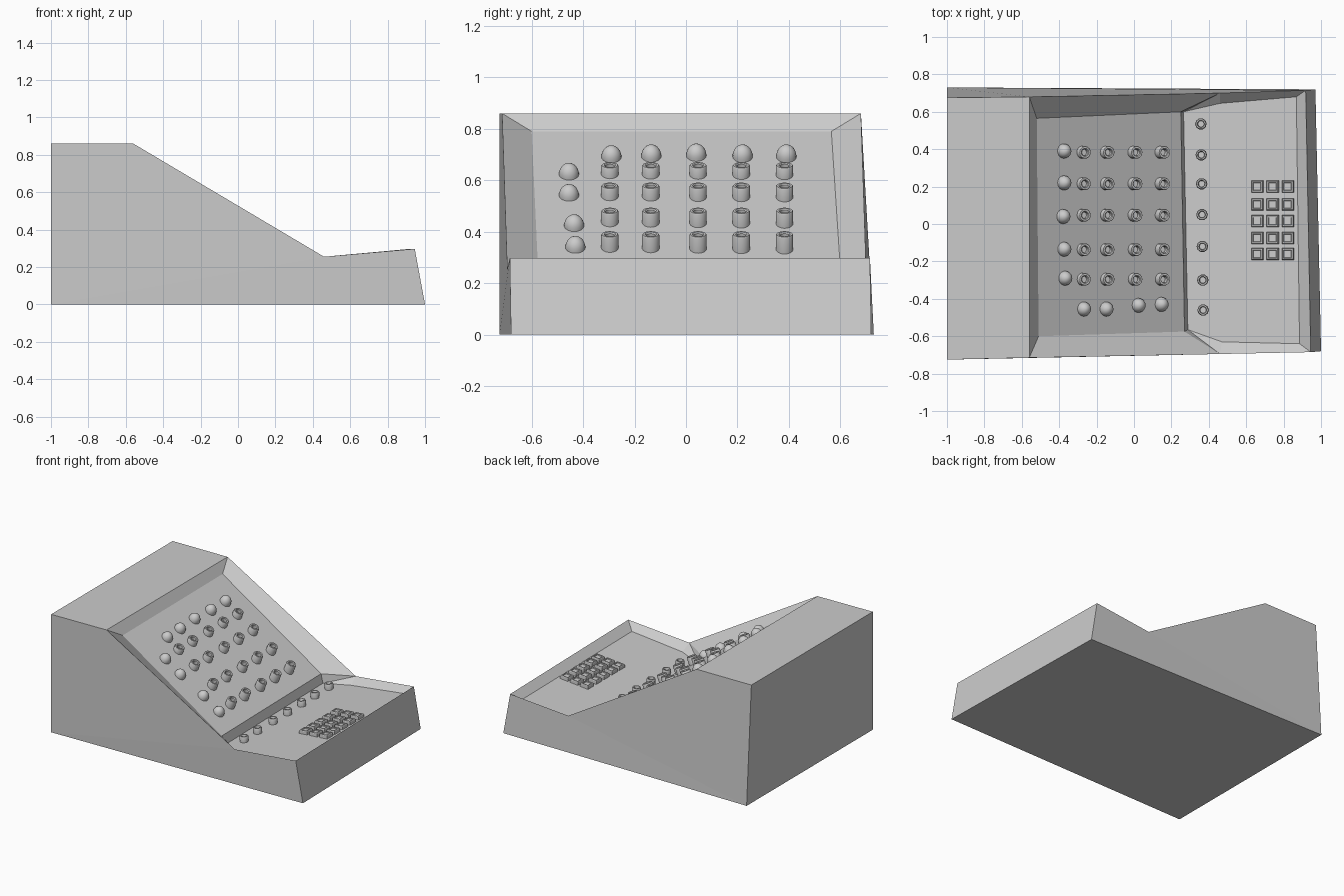
import bpy, bmesh
from math import sin, cos, pi, radians
from mathutils import Matrix

if "Cube" in bpy.data.objects:
    bpy.data.objects.remove(bpy.data.objects["Cube"])


def make_mesh(name, verts, faces, smooth=False):
    me = bpy.data.meshes.new(name)
    me.from_pydata(verts, [], faces)
    bm = bmesh.new()
    bm.from_mesh(me)
    bmesh.ops.recalc_face_normals(bm, faces=bm.faces)
    for f in bm.faces:
        f.smooth = smooth
    bm.to_mesh(me)
    bm.free()
    if smooth:
        me.set_sharp_from_angle(angle=radians(35))
    return me


def place(name, me, loc, tilt=0.0, scale=(1, 1, 1)):
    ob = bpy.data.objects.new(name, me)
    bpy.context.collection.objects.link(ob)
    ob.location = loc
    ob.rotation_euler = (0, tilt, 0)
    ob.scale = scale
    return ob


def lathe(name, profile, n):
    """Solid of revolution about z; both profile ends are capped."""
    verts = [(r * cos(2 * pi * i / n), r * sin(2 * pi * i / n), z)
             for r, z in profile for i in range(n)]
    faces = [(k * n + i, k * n + (i + 1) % n, (k + 1) * n + (i + 1) % n, (k + 1) * n + i)
             for k in range(len(profile) - 1) for i in range(n)]
    last = (len(profile) - 1) * n
    faces += [tuple(range(n)), tuple(range(last, last + n))]
    return make_mesh(name, verts, faces, True)


# Console casing: each side lists base, rim, then recessed panel points
near = [(-1, -.725, 0), (1, -.68, 0), (.945, -.685, .297), (.46, -.695, .255),
        (-.56, -.715, .86), (-1, -.725, .86),
        (-.51, -.60, .79), (.27, -.575, .255), (.288, -.565, .19),
        (.47, -.63, .21), (.885, -.64, .245)]
far = [(-1, .73, 0), (.97, .72, 0), (.918, .715, .297), (.46, .70, .255),
       (-.56, .68, .86), (-1, .675, .86),
       (-.52, .565, .79), (.25, .60, .255), (.265, .60, .19),
       (.46, .645, .21), (.868, .68, .245)]
N = len(near)
side = [(0, 1, 2, 3), (0, 3, 4, 5), (4, 3, 7, 6), (3, 8, 7), (3, 9, 8), (3, 2, 10, 9)]
faces = side + [tuple(i + N for i in f) for f in side]
# strips joining the two sides: bottom, front, front lip, top, back, back lip, panel, step
for a, b in [(0, 1), (1, 2), (2, 10), (4, 5), (5, 0), (4, 6), (6, 7), (7, 8)]:
    faces.append((a, b, b + N, a + N))
faces.append((8, 9, 10, 10 + N, 9 + N, 8 + N))
place("casing", make_mesh("casing", near + far, faces), (0, 0, 0))

# Shared part meshes
dome = lathe("dome", [(.039, -.015)] + [(.039 * cos(t * pi / 14), .046 * sin(t * pi / 14))
                                        for t in range(7)] + [(.002, .046)], 20)
ring = lathe("ring", [(.034, -.02), (.034, .037), (.031, .042), (.022, .042),
                      (.018, .038), (.018, .012)], 18)
button = lathe("button", [(.027, -.01), (.031, .034), (.027, .042), (.020, .042),
                          (.017, .036), (.017, .022)], 10)
key_rings = [(.033, -.01), (.031, .02), (.028, .024), (.021, .024), (.019, .018)]
kv = [(sx * r, sy * r, z) for r, z in key_rings
      for sx, sy in ((-1, -1), (1, -1), (1, 1), (-1, 1))]
kf = [(k * 4 + i, k * 4 + (i + 1) % 4, k * 4 + 4 + (i + 1) % 4, k * 4 + 4 + i)
      for k in range(4) for i in range(4)] + [(0, 1, 2, 3), (16, 17, 18, 19)]
key = make_mesh("key", kv, kf)

TILT = radians(22)


def slope_z(x):
    return .79 - .684 * (x + .515)


# Domed lamps: a row along the top and a column at the near side
for x, y in [(-.375, .39), (-.375, .22), (-.38, .04), (-.375, -.135), (-.37, -.29),
             (-.27, -.455), (-.15, -.455), (.022, -.435), (.145, -.43)]:
    place("dome_lamp", dome, (x, y, slope_z(x)), TILT)

# Ring sockets in a grid on the sloped panel
for x, h in [(-.275, .85), (-.15, 1.0), (-.002, 1.1), (.143, 1.3)]:
    for y in (.383, .215, .047, -.137, -.296):
        place("ring_socket", ring, (x, y, slope_z(x)), TILT, (1, 1, h))

# Round buttons at the foot of the slope
for i, y in enumerate((.535, .37, .215, .05, -.12, -.30, -.46)):
    place("round_button", button, (.36 + .002 * i, y, .20), radians(-4))

# Keypad
for x in (.66, .742, .823):
    for y in (.2, .105, .015, -.075, -.16):
        place("keypad_key", key, (x, y, .227 + (x - .66) * .085), radians(-5))
